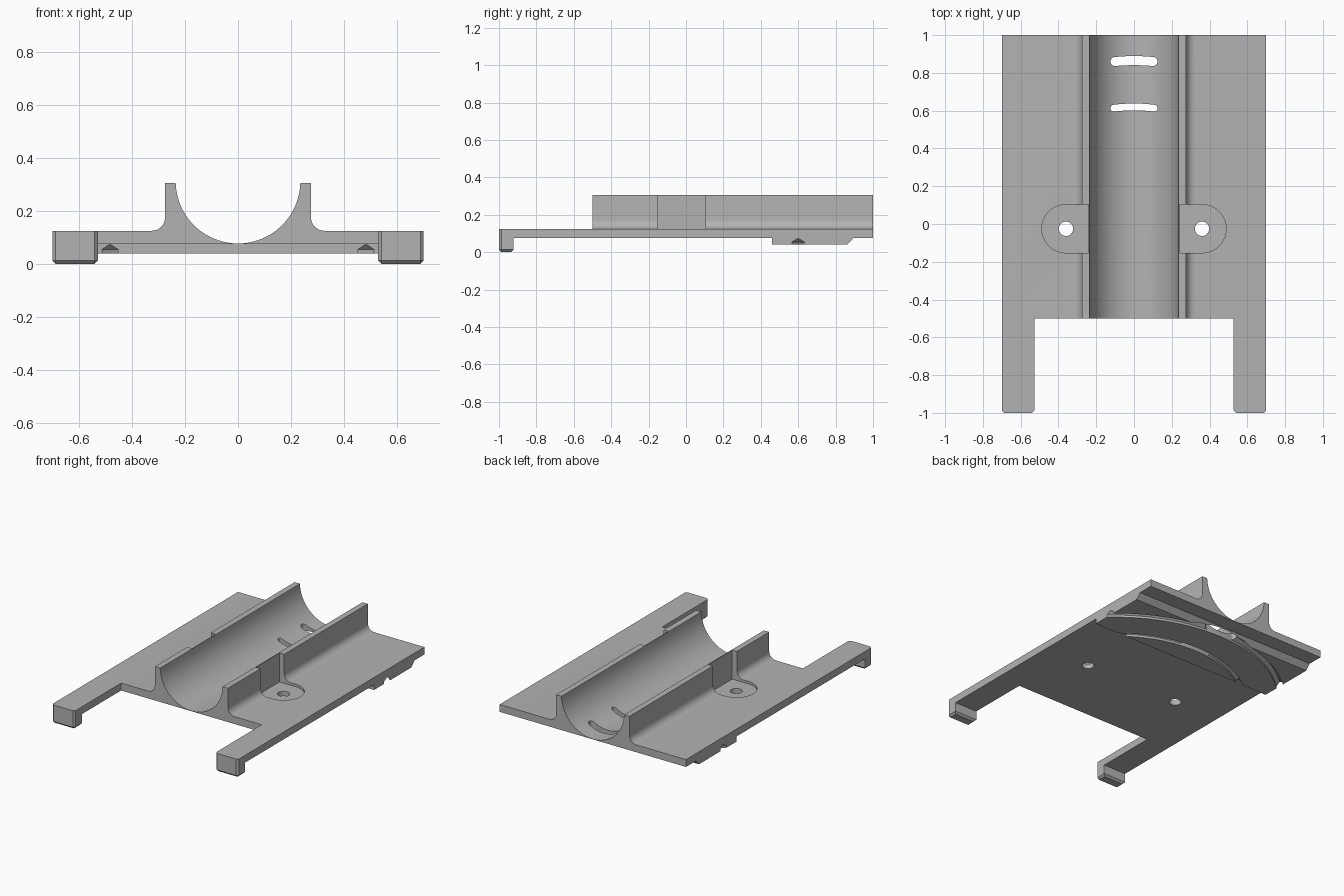
import bpy, bmesh, math
from math import sin, cos, pi, radians
from mathutils import Vector

cube = bpy.data.objects.get("Cube")
if cube:
    bpy.data.objects.remove(cube, do_unlink=True)

grey = bpy.data.materials.new("plain_grey")
grey.use_nodes = True
grey.diffuse_color = (0.45, 0.45, 0.45, 1)
grey.node_tree.nodes["Principled BSDF"].inputs["Base Color"].default_value = (0.45, 0.45, 0.45, 1)


def finish(name, bm):
    bmesh.ops.recalc_face_normals(bm, faces=bm.faces)
    mesh = bpy.data.meshes.new(name)
    bm.to_mesh(mesh)
    bm.free()
    mesh.materials.append(grey)
    obj = bpy.data.objects.new(name, mesh)
    bpy.context.collection.objects.link(obj)
    return obj


def prism(points, direction):
    """Extrude a closed outline of 3D points."""
    bm = bmesh.new()
    face = bm.faces.new([bm.verts.new(p) for p in points])
    new = bmesh.ops.extrude_face_region(bm, geom=[face])["geom"]
    verts = [g for g in new if isinstance(g, bmesh.types.BMVert)]
    bmesh.ops.translate(bm, verts=verts, vec=Vector(direction))
    return bm


def arc_solid(profile, radius, angles, widths):
    """Sweep a (half width, z) profile along an arc about the strap centre."""
    bm = bmesh.new()
    rings = [[bm.verts.new(((radius + r * k) * sin(a), STRAP_Y + (radius + r * k) * cos(a), z))
              for r, z in profile] for a, k in zip(angles, widths)]
    n = len(profile)
    for p, q in zip(rings, rings[1:]):
        for i in range(n):
            bm.faces.new((p[i], p[(i + 1) % n], q[(i + 1) % n], q[i]))
    bm.faces.new(rings[0])
    bm.faces.new(rings[-1])
    return bm


def cut(target, make_cutter):
    cutter = finish("cutter", make_cutter())
    cutter.hide_render = True
    mod = target.modifiers.new("cut", 'BOOLEAN')
    mod.operation, mod.solver, mod.object = 'DIFFERENCE', 'EXACT', cutter
    with bpy.context.temp_override(object=target, active_object=target):
        bpy.ops.object.modifier_apply(modifier=mod.name)
    bpy.data.objects.remove(cutter, do_unlink=True)


HALF_W, BOTTOM, TOP, RIM = 0.70, 0.075, 0.125, 0.305
FRONT, BACK = -0.5, 1.0
TROUGH_R, WALL_X, FILLET = 0.235, 0.275, 0.05
STRAP_Y = -0.19

# Plate and trough: one section extruded from front to back
STEPS = 28
centre_z = BOTTOM + 0.002 + TROUGH_R
end = math.acos((centre_z - RIM) / TROUGH_R)
half = [(TROUGH_R * sin(end * i / STEPS), centre_z - TROUGH_R * cos(end * i / STEPS))
        for i in range(STEPS + 1)]
half.append((WALL_X, RIM))
half += [(WALL_X + FILLET * (1 - cos(t * pi / 16)), TOP + FILLET * (1 - sin(t * pi / 16)))
         for t in range(9)]
half += [(HALF_W, TOP), (HALF_W, BOTTOM)]
section = half + [(-x, z) for x, z in reversed(half[1:])]
cradle = finish("cradle_plate", prism([(x, FRONT, z) for x, z in section], (0, BACK - FRONT, 0)))

# Screw recesses and holes on both sides
EAR_X, EAR_Y, EAR_R = 0.36, -0.025, 0.128
for side in (-1, 1):
    ear = [(0.24, EAR_Y - EAR_R)]
    ear += [(EAR_X + EAR_R * sin(t * pi / 24), EAR_Y - EAR_R * cos(t * pi / 24)) for t in range(25)]
    ear += [(0.24, EAR_Y + EAR_R)]
    cut(cradle, lambda: prism([(side * x, y, 0.108) for x, y in ear], (0, 0, 0.4)))
    hole = [(side * EAR_X + 0.038 * cos(t * pi / 16), EAR_Y + 0.038 * sin(t * pi / 16), 0)
            for t in range(32)]
    cut(cradle, lambda: prism(hole, (0, 0, 0.4)))

# Underside block with sloped back edge
side_outline = [(0.46, BOTTOM), (0.46, 0.04), (0.86, 0.04), (0.895, BOTTOM)]
block = finish("underside_block",
               prism([(-HALF_W, y, z) for y, z in side_outline], (2 * HALF_W, 0, 0)))

# Curved strap grooves below, opening as rounded slots in the trough
for radius, w in ((0.81, 0.018), (1.055, 0.024)):
    house = [(-w, 0), (w, 0), (w, 0.055), (0, 0.074), (-w, 0.055)]
    sweep = [radians(-55 + 110 * i / 60) for i in range(61)]
    cut(block, lambda: arc_solid(house, radius, sweep, [1] * len(sweep)))

    box = [(-w, 0), (w, 0), (w, 0.2), (-w, 0.2)]
    reach = 0.125 / radius
    tip = w / radius
    right = [reach - tip + tip * sin(i * pi / 14) for i in range(7)]
    middle = [(reach - tip) * i / 8 for i in range(-7, 8)]
    angles = [-a for a in reversed(right)] + middle + right
    round_k = [cos(i * pi / 14) for i in range(7)]
    widths = round_k[::-1] + [1] * len(middle) + round_k
    for part in (cradle, block):
        cut(part, lambda: arc_solid(box, radius, angles, widths))

# Front arms with hooked, softened ends
arm_outline = [(-1, 0), (-0.922, 0), (-0.922, BOTTOM), (FRONT, BOTTOM), (FRONT, TOP), (-1, TOP)]
arms = []
for side, name in ((1, "left_arm"), (-1, "right_arm")):
    bm = prism([(side * 0.528, y, z) for y, z in arm_outline], (side * (HALF_W - 0.528), 0, 0))
    soft = [e for e in bm.edges
            if all(v.co.z < 0.001 for v in e.verts) or all(v.co.y < -0.999 for v in e.verts)
            and abs(e.verts[0].co.z - e.verts[1].co.z) > 0.01]
    bmesh.ops.bevel(bm, geom=soft, offset=0.013, segments=1, affect='EDGES')
    arms.append(finish(name, bm))

# Smooth the curved surfaces, keep the edges crisp
bpy.ops.object.select_all(action='DESELECT')
for obj in (cradle, block, *arms):
    obj.select_set(True)
bpy.context.view_layer.objects.active = cradle
bpy.ops.object.shade_smooth_by_angle(angle=radians(25))
